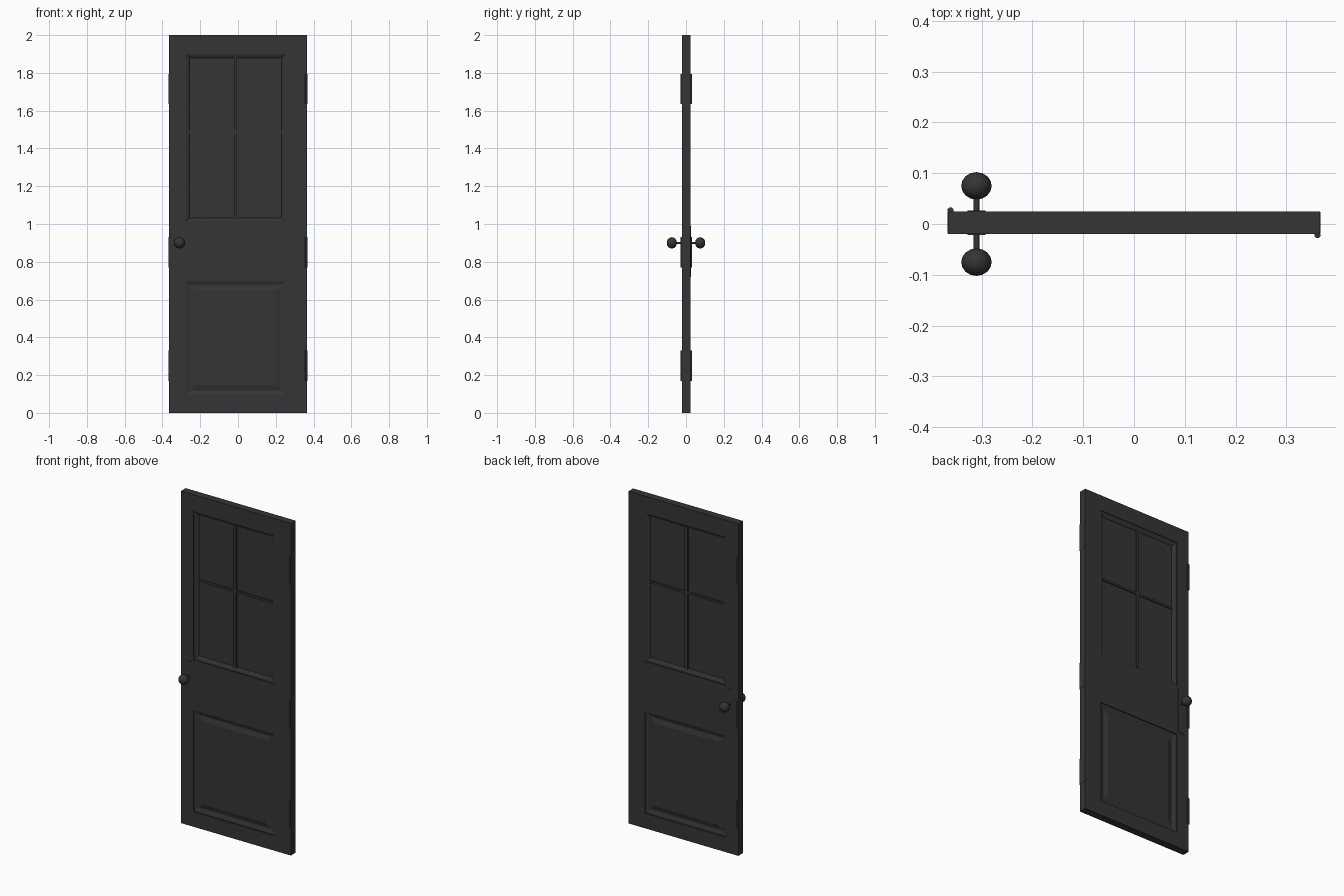
import bpy, bmesh, math
from mathutils import Matrix

cube = bpy.data.objects.get("Cube")
if cube:
    bpy.data.objects.remove(cube, do_unlink=True)

# One dark finish for the whole door
dark = bpy.data.materials.new("dark_charcoal")
dark.use_nodes = True
tone = (0.035, 0.035, 0.035, 1)
dark.diffuse_color = tone
dark.node_tree.nodes["Principled BSDF"].inputs["Base Color"].default_value = tone

FRONT, BACK = -0.02, 0.025
LEFT, RIGHT = -0.283, 0.257          # sides of both openings
WINDOW, PANEL = (1.005, 1.905), (0.09, 0.705)


def finish(name, bm, smooth=False):
    bmesh.ops.recalc_face_normals(bm, faces=bm.faces)
    mesh = bpy.data.meshes.new(name)
    bm.to_mesh(mesh)
    bm.free()
    mesh.materials.append(dark)
    obj = bpy.data.objects.new(name, mesh)
    bpy.context.collection.objects.link(obj)
    if smooth:
        bpy.ops.object.select_all(action='DESELECT')
        obj.select_set(True)
        bpy.context.view_layer.objects.active = obj
        bpy.ops.object.shade_smooth_by_angle(angle=math.radians(40))
    return obj


def box(name, x0, x1, y0, y1, z0, z1):
    bm = bmesh.new()
    bmesh.ops.create_cube(bm, size=1, matrix=Matrix.Translation(
        ((x0 + x1) / 2, (y0 + y1) / 2, (z0 + z1) / 2))
        @ Matrix.Diagonal((x1 - x0, y1 - y0, z1 - z0, 1)))
    return finish(name, bm)


def inset_panel(name, z_range, profile, side):
    """Nested rectangles stepping inward; profile holds (inset, depth)."""
    bm = bmesh.new()
    previous = None
    for inset, depth in profile:
        y = FRONT + depth if side == "front" else BACK - depth
        x0, x1 = LEFT + inset, RIGHT - inset
        z0, z1 = z_range[0] + inset, z_range[1] - inset
        ring = [bm.verts.new((x, y, z))
                for x, z in ((x0, z0), (x1, z0), (x1, z1), (x0, z1))]
        if previous:
            for i in range(4):
                j = (i + 1) % 4
                bm.faces.new((previous[i], previous[j], ring[j], ring[i]))
        previous = ring
    bm.faces.new(previous)
    obj = finish(name, bm)
    # open shells need their faces turned to the outside
    want = -1 if side == "front" else 1
    if obj.data.polygons[-1].normal.y * want < 0:
        obj.data.flip_normals()


# Door frame: a sheet with two openings, thickened
bm = bmesh.new()
xs = [-0.366, LEFT, RIGHT, 0.366]
zs = [0, *PANEL, *WINDOW, 2]
grid = [[bm.verts.new((x, (FRONT + BACK) / 2, z)) for x in xs] for z in zs]
for row in range(5):
    for col in range(3):
        if col == 1 and row in (1, 3):
            continue
        bm.faces.new((grid[row][col], grid[row][col + 1],
                      grid[row + 1][col + 1], grid[row + 1][col]))
frame = finish("door_frame", bm)
thick = frame.modifiers.new("thickness", 'SOLIDIFY')
thick.thickness = BACK - FRONT
thick.offset = 0

# Window and lower panel, moulded on both faces
window_profile = [(0, 0.004), (0.008, 0.004), (0.024, 0.012), (0.026, 0.015)]
raised_profile = [(0, 0.006), (0.006, 0.006), (0.026, 0.013),
                  (0.032, 0.013), (0.058, 0.005)]
for side in ("front", "back"):
    inset_panel("window_pane_" + side, WINDOW, window_profile, side)
    inset_panel("lower_panel_" + side, PANEL, raised_profile, side)

# Glazing bars run through both faces of the pane
box("upright_glazing_bar", -0.022, -0.004, FRONT + 0.007, BACK - 0.007, 1.025, 1.885)
box("cross_glazing_bar", LEFT + 0.022, RIGHT - 0.022, FRONT + 0.008, BACK - 0.008,
    1.481, 1.494)

# Knobs with stems and back plates
KNOB_X, KNOB_Z = -0.31, 0.9
turn = Matrix.Rotation(math.pi / 2, 4, 'X')
for side, sign, face in (("front", -1, FRONT), ("back", 1, BACK)):
    bm = bmesh.new()
    bmesh.ops.create_uvsphere(
        bm, u_segments=12, v_segments=8, radius=0.03,
        matrix=Matrix.Translation((KNOB_X, sign * 0.075, KNOB_Z))
        @ Matrix.Diagonal((1, 0.9, 1, 1)) @ turn)
    finish("knob_" + side, bm, True)
    bm = bmesh.new()
    bmesh.ops.create_cone(
        bm, cap_ends=True, segments=10, radius1=0.006, radius2=0.006, depth=0.045,
        matrix=Matrix.Translation((KNOB_X, sign * 0.04, KNOB_Z)) @ turn)
    finish("knob_stem_" + side, bm, True)
    y0, y1 = sorted((face, face + sign * 0.002))
    box("lock_plate_" + side, KNOB_X - 0.018, KNOB_X + 0.018, y0, y1, 0.72, 0.99)

# Three hinges on each long edge: a leaf plate and a round knuckle
for label, z in (("lower", 0.25), ("middle", 0.85), ("upper", 1.715)):
    for side, sign, y in (("left", 1, FRONT - 0.002), ("right", -1, BACK + 0.002)):
        bm = bmesh.new()
        bmesh.ops.create_cone(bm, cap_ends=True, segments=10, radius1=0.006,
                              radius2=0.006, depth=0.16,
                              matrix=Matrix.Translation((sign * 0.361, y, z)))
        finish(f"{label}_hinge_knuckle_{side}", bm, True)
        x0, x1 = sorted((sign * 0.365, sign * 0.367))
        box(f"{label}_hinge_leaf_{side}", x0, x1, FRONT + 0.001, BACK - 0.001,
            z - 0.08, z + 0.08)
